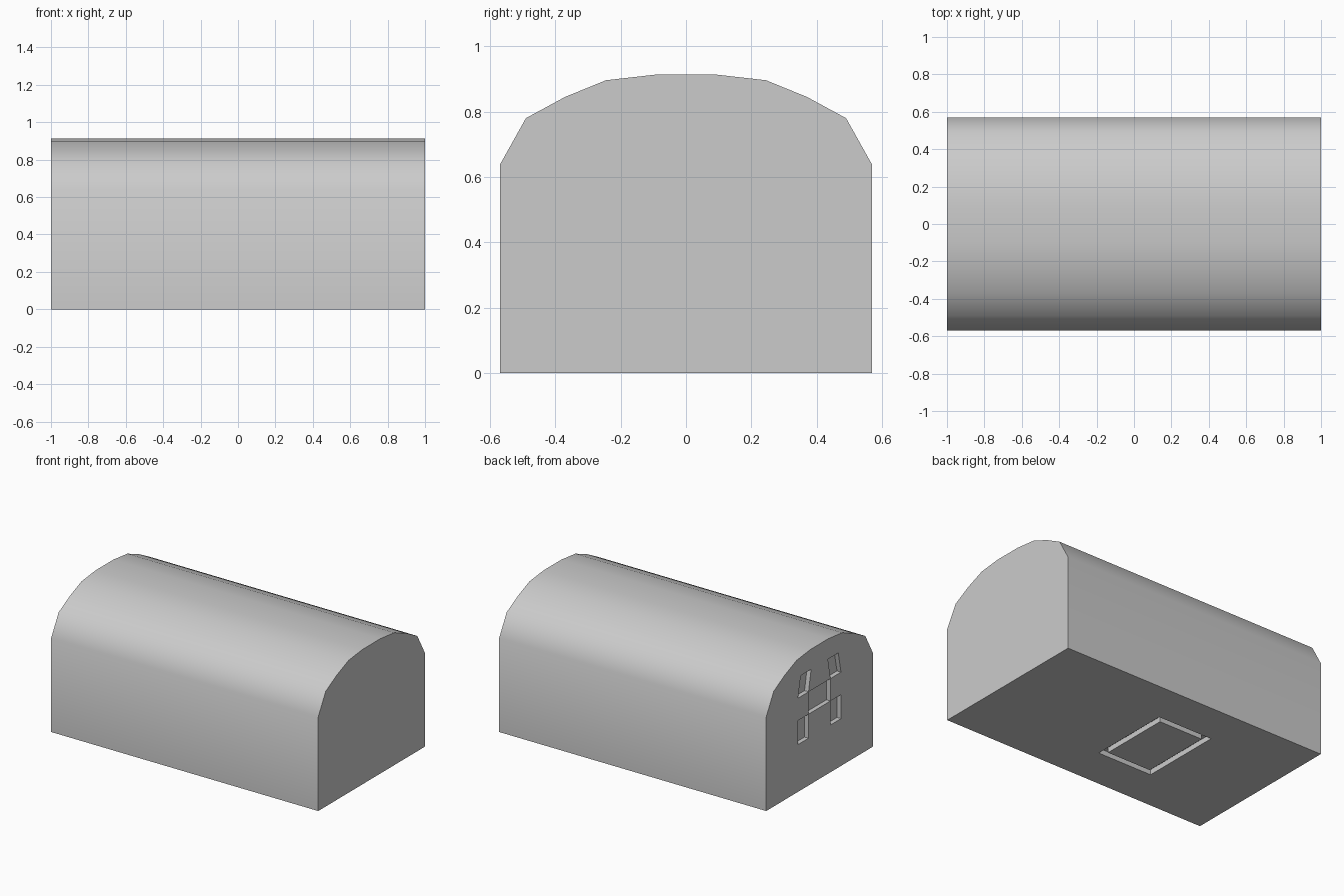
import bpy, bmesh, math
from mathutils import Vector

if "Cube" in bpy.data.objects:
    bpy.data.objects.remove(bpy.data.objects["Cube"])


def prism(name, points, offset):
    """Extrude a flat polygon of 3D points along an offset vector."""
    bm = bmesh.new()
    face = bm.faces.new([bm.verts.new(p) for p in points])
    ext = bmesh.ops.extrude_face_region(bm, geom=[face])["geom"]
    moved = [g for g in ext if isinstance(g, bmesh.types.BMVert)]
    bmesh.ops.translate(bm, verts=moved, vec=Vector(offset))
    if not any(len(f.verts) == len(points) and f == face for f in bm.faces):
        bm.faces.new([v for v in bm.verts[:len(points)]])
    bmesh.ops.recalc_face_normals(bm, faces=bm.faces)
    mesh = bpy.data.meshes.new(name)
    bm.to_mesh(mesh)
    bm.free()
    obj = bpy.data.objects.new(name, mesh)
    bpy.context.collection.objects.link(obj)
    return obj


def cut(target, cutter):
    """Subtract a cutter from the target, then discard it."""
    mod = target.modifiers.new("cut", "BOOLEAN")
    mod.operation = "DIFFERENCE"
    mod.solver = "EXACT"
    mod.object = cutter
    bpy.context.view_layer.objects.active = target
    bpy.ops.object.modifier_apply(modifier=mod.name)
    bpy.data.objects.remove(cutter)


# Arched body, swept along x
half = [(0.57, 0), (0.57, 0.637), (0.49, 0.78), (0.37, 0.845),
        (0.245, 0.896), (0.095, 0.913)]
outline = half + [(-y, z) for y, z in reversed(half)]
body = prism("arched_body", [(-1, y, z) for y, z in outline], (2, 0, 0))

# Five shallow recesses in a cross pattern on the left end
E = 0.0005
recesses = [[(-0.117, 0.483), (0.117, 0.483), (0.117, 0.634), (-0.117, 0.634)]]
for s in (1, -1):
    recesses.append([(s * (0.117 + E), 0.32), (s * 0.23, 0.32),
                     (s * 0.23, 0.483 - E), (s * (0.117 + E), 0.483 - E)])
    recesses.append([(s * (0.117 + E), 0.634 + E), (s * 0.23, 0.634 + E),
                     (s * 0.20, 0.776), (s * 0.09, 0.776)])
for pts in recesses:
    cut(body, prism("end_cutter", [(-1.05, y, z) for y, z in pts], (0.08, 0, 0)))

# Rectangular groove in the underside
X0, X1, Y, W, D = -0.37, 0.04, 0.285, 0.04, 0.035
strips = [(X0, X0 + W, -Y, Y), (X1 - W, X1, -Y, Y),
          (X0 + W / 2, X1 - W / 2, Y - W, Y), (X0 + W / 2, X1 - W / 2, -Y, W - Y)]
for a, b, c, d in strips:
    pts = [(a, c, -0.05), (b, c, -0.05), (b, d, -0.05), (a, d, -0.05)]
    cut(body, prism("base_cutter", pts, (0, 0, 0.05 + D)))

# Smooth roof curve, crisp ends and recesses
bpy.ops.object.select_all(action="DESELECT")
body.select_set(True)
bpy.context.view_layer.objects.active = body
bpy.ops.object.shade_smooth_by_angle(angle=math.radians(35))
